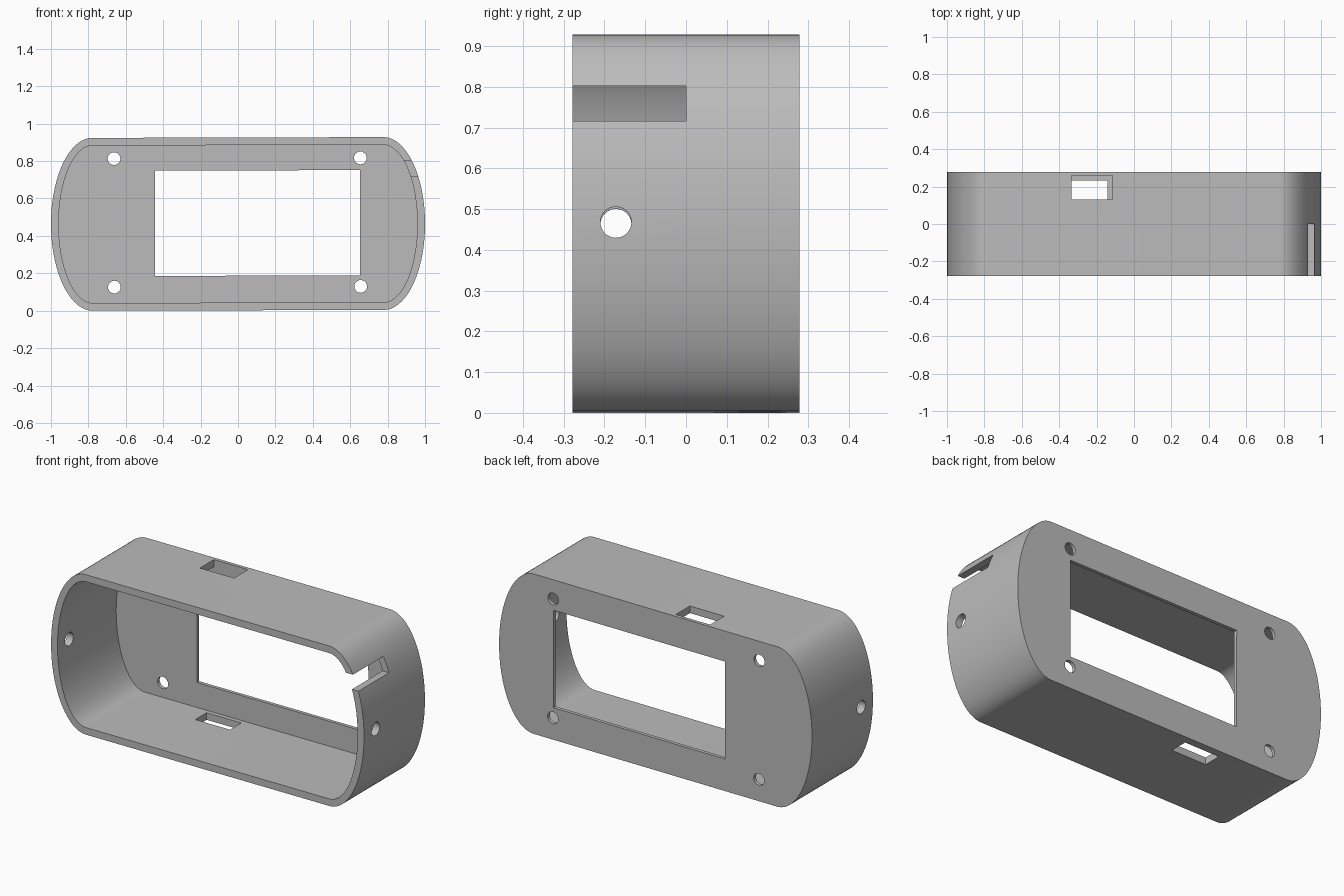
import bpy, bmesh, math

if "Cube" in bpy.data.objects:
    bpy.data.objects.remove(bpy.data.objects["Cube"])

MID = 0.464          # height of the centre line
FRONT, BACK = -0.278, 0.278
WALL, PLATE = 0.041, 0.02
TILT = -0.0027       # the casing leans by a hair

grey = bpy.data.materials.new("grey plastic")
grey.diffuse_color = (0.5, 0.5, 0.5, 1)
grey.use_nodes = True
grey.node_tree.nodes["Principled BSDF"].inputs["Base Color"].default_value = grey.diffuse_color


def prism(name, outline, y0, y1):
    """Extrude an (x, z) outline from y0 to y1."""
    bm = bmesh.new()
    face = bm.faces.new([bm.verts.new((x, y0, z)) for x, z in outline])
    new = bmesh.ops.extrude_face_region(bm, geom=[face])["geom"]
    verts = [v for v in new if isinstance(v, bmesh.types.BMVert)]
    bmesh.ops.translate(bm, verts=verts, vec=(0, y1 - y0, 0))
    bmesh.ops.recalc_face_normals(bm, faces=bm.faces)
    mesh = bpy.data.meshes.new(name)
    bm.to_mesh(mesh)
    bm.free()
    mesh.materials.append(grey)
    obj = bpy.data.objects.new(name, mesh)
    bpy.context.collection.objects.link(obj)
    return obj


def rounded_ends(inset, n=48):
    """Straight top and bottom, half-ellipse ends."""
    a, b, straight = 0.222 - inset, 0.462 - inset, 0.778
    pts = []
    for side in (1, -1):
        for i in range(n + 1):
            t = -math.pi / 2 + math.pi * i / n
            pts.append((side * (straight + a * math.cos(t)), side * b * math.sin(t)))
    return [(x, z + MID) for x, z in pts]


def box(name, x0, x1, y0, y1, z0, z1):
    return prism(name, [(x0, z0), (x1, z0), (x1, z1), (x0, z1)], y0, y1)


def circle(cx, cz, r, n=40):
    return [(cx + r * math.cos(2 * math.pi * i / n),
             cz + r * math.sin(2 * math.pi * i / n)) for i in range(n)]


casing = prism("casing", rounded_ends(0), FRONT, BACK)

# hollow interior, open at the front
cutters = [prism("cavity", rounded_ends(WALL), FRONT - 0.1, BACK - PLATE)]
# screen window in the back plate
cutters.append(box("window", -0.444, 0.652, 0.2, 0.4, 0.187, 0.75))
# four screw holes
for x in (-0.662, 0.655):
    for z in (0.128, 0.815):
        cutters.append(prism("screw_hole", circle(x, z, 0.034), 0.2, 0.4))
# slots in the top and bottom walls
cutters.append(box("top_slot", -0.333, -0.115, 0.13, BACK - PLATE, 0.8, 1.1))
cutters.append(box("bottom_slot", -0.365, -0.143, 0.13, 0.233, -0.1, 0.15))
# cable notch on the right
cutters.append(box("notch", 0.8, 1.1, FRONT - 0.1, 0.0, 0.714, 0.80))
# round hole through both ends: circle extruded along y, then turned onto x
pin = prism("end_hole", circle(0, 0, 0.038), -1.2, 1.2)
pin.rotation_euler = (0, 0, math.pi / 2)
pin.location = (0, -0.172, 0.465)
cutters.append(pin)

bpy.context.view_layer.objects.active = casing
casing.select_set(True)
for cutter in cutters:
    mod = casing.modifiers.new(cutter.name, "BOOLEAN")
    mod.operation, mod.solver, mod.object = "DIFFERENCE", "EXACT", cutter
    bpy.ops.object.modifier_apply(modifier=mod.name)
    bpy.data.objects.remove(cutter)

# tilt about the centre line, then shade the curved ends
for v in casing.data.vertices:
    x, z = v.co.x, v.co.z - MID
    v.co.x = x * math.cos(TILT) + z * math.sin(TILT)
    v.co.z = MID + z * math.cos(TILT) - x * math.sin(TILT)
bpy.ops.object.shade_smooth_by_angle(angle=math.radians(30))
